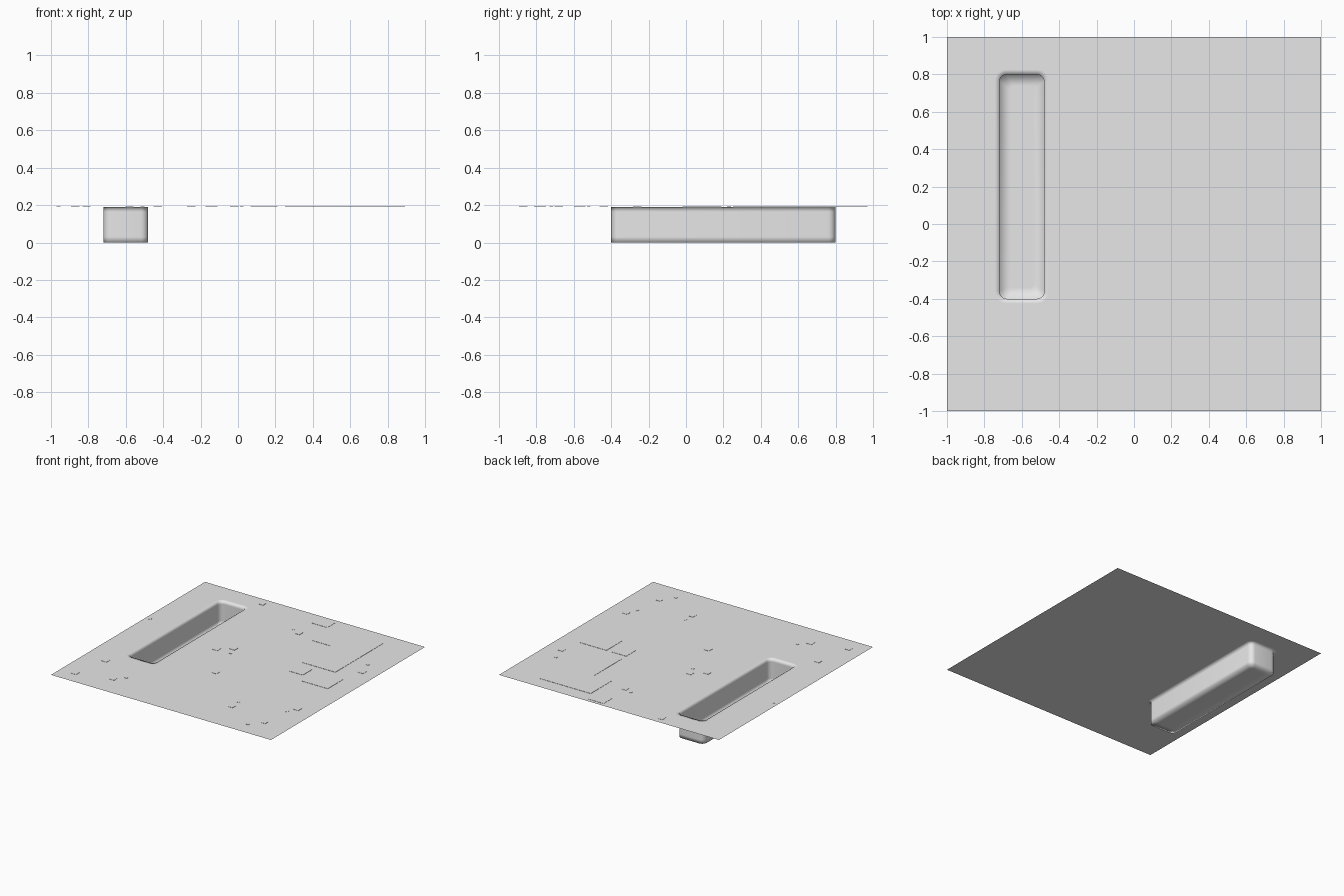
import bpy, bmesh
from math import sin, cos, pi

cube = bpy.data.objects.get("Cube")
if cube:
    bpy.data.objects.remove(cube)

TOP = 0.19
X0, X1, Y0, Y1 = -0.72, -0.48, -0.4, 0.8
STEPS = 5

grey = bpy.data.materials.new("plain_grey")
grey.use_nodes = True
grey.diffuse_color = (0.8, 0.8, 0.8, 1)
grey.node_tree.nodes["Principled BSDF"].inputs["Base Color"].default_value = (0.8, 0.8, 0.8, 1)


def finish(bm, name, smooth):
    """Turn a bmesh into a named grey object."""
    bmesh.ops.recalc_face_normals(bm, faces=bm.faces) if not smooth else None
    for f in bm.faces:
        f.smooth = smooth
    mesh = bpy.data.meshes.new(name)
    bm.to_mesh(mesh)
    bm.free()
    mesh.materials.append(grey)
    ob = bpy.data.objects.new(name, mesh)
    bpy.context.collection.objects.link(ob)
    return ob


def rounded_ring(bm, grow, z, radius):
    """Rounded rectangle around the trench, grown outwards, counter-clockwise."""
    centres = [(X1 + grow - radius, Y1 + grow - radius), (X0 - grow + radius, Y1 + grow - radius),
               (X0 - grow + radius, Y0 - grow + radius), (X1 + grow - radius, Y0 - grow + radius)]
    ring = []
    for k, (cx, cy) in enumerate(centres):
        for s in range(STEPS + 1):
            a = (k + s / STEPS) * pi / 2
            ring.append(bm.verts.new((cx + radius * cos(a), cy + radius * sin(a), z)))
    return ring


# Ground sheet with a sunken trench, one smooth surface with support loops
bm = bmesh.new()
outer = [bm.verts.new((x, y, TOP)) for x, y in [(1, 1), (-1, 1), (-1, -1), (1, -1)]]
rings = [rounded_ring(bm, *spec) for spec in
         [(0.025, TOP, 0.06), (0, TOP, 0.04), (0, TOP - 0.025, 0.04),
          (0, 0.03, 0.04), (0, 0, 0.04), (-0.06, 0, 0.02)]]
count = len(rings[0])
for i in range(count):
    j = (i + 1) % count
    a, b = outer[i // (STEPS + 1)], outer[j // (STEPS + 1)]
    corner = [a] if a is b else [a, b]
    bm.faces.new(corner + [rings[0][j], rings[0][i]])
    for up, low in zip(rings, rings[1:]):
        bm.faces.new((up[i], up[j], low[j], low[i]))
bm.faces.new(rings[-1])
finish(bm, "ground_with_trench", True)


def plate(name, outline, base, height):
    """Thin flat slab with a straight-sided outline."""
    bm = bmesh.new()
    face = bm.faces.new([bm.verts.new((x, y, base)) for x, y in outline])
    new = bmesh.ops.extrude_face_region(bm, geom=[face])["geom"]
    bmesh.ops.translate(bm, vec=(0, 0, height),
                        verts=[v for v in new if isinstance(v, bmesh.types.BMVert)])
    finish(bm, name, False)


def box(x0, y0, x1, y1):
    return [(x0, y0), (x1, y0), (x1, y1), (x0, y1)]


def square(x, y, size):
    return box(x - size / 2, y - size / 2, x + size / 2, y + size / 2)


# Broad low slabs
plate("corner_slab", [(0.25, 0.61), (0.41, 0.61), (0.41, 0.25), (0.71, 0.25), (0.71, 0.88),
                      (0.25, 0.88)], TOP, 0.002)
plate("back_slab", box(0.07, 0.86, 0.21, 0.97), TOP, 0.002)
plate("small_slab", box(0.41, 0.07, 0.54, 0.19), TOP, 0.002)
plate("side_slab", box(0.59, -0.02, 0.83, 0.19), TOP, 0.002)

# Scattered chips on the ground
for x, y in [(-0.58, -0.79), (-0.81, -0.56), (-0.02, -0.26), (0.42, -0.68), (0.78, -0.77),
             (0.09, 0.66), (-0.43, 0.93), (0.87, 0.37), (-0.15, 0.16), (-0.25, 0.08),
             (0.85, -0.44), (-0.87, -0.87)]:
    plate("chip", square(x, y, 0.045), TOP, 0.002)
for x, y in [(-0.51, -0.72), (-0.96, 0.23), (0.42, -0.59), (0.02, 0.69), (0.83, 0.5),
             (-0.12, 0.08), (0.81, -0.52), (0.7, -0.87)]:
    plate("small_chip", square(x, y, 0.02), TOP, 0.002)

# Two chips on the trench floor
for x, y in [(-0.56, 0.55), (-0.64, -0.1)]:
    plate("trench_chip", square(x, y, 0.035), 0, 0.006)
